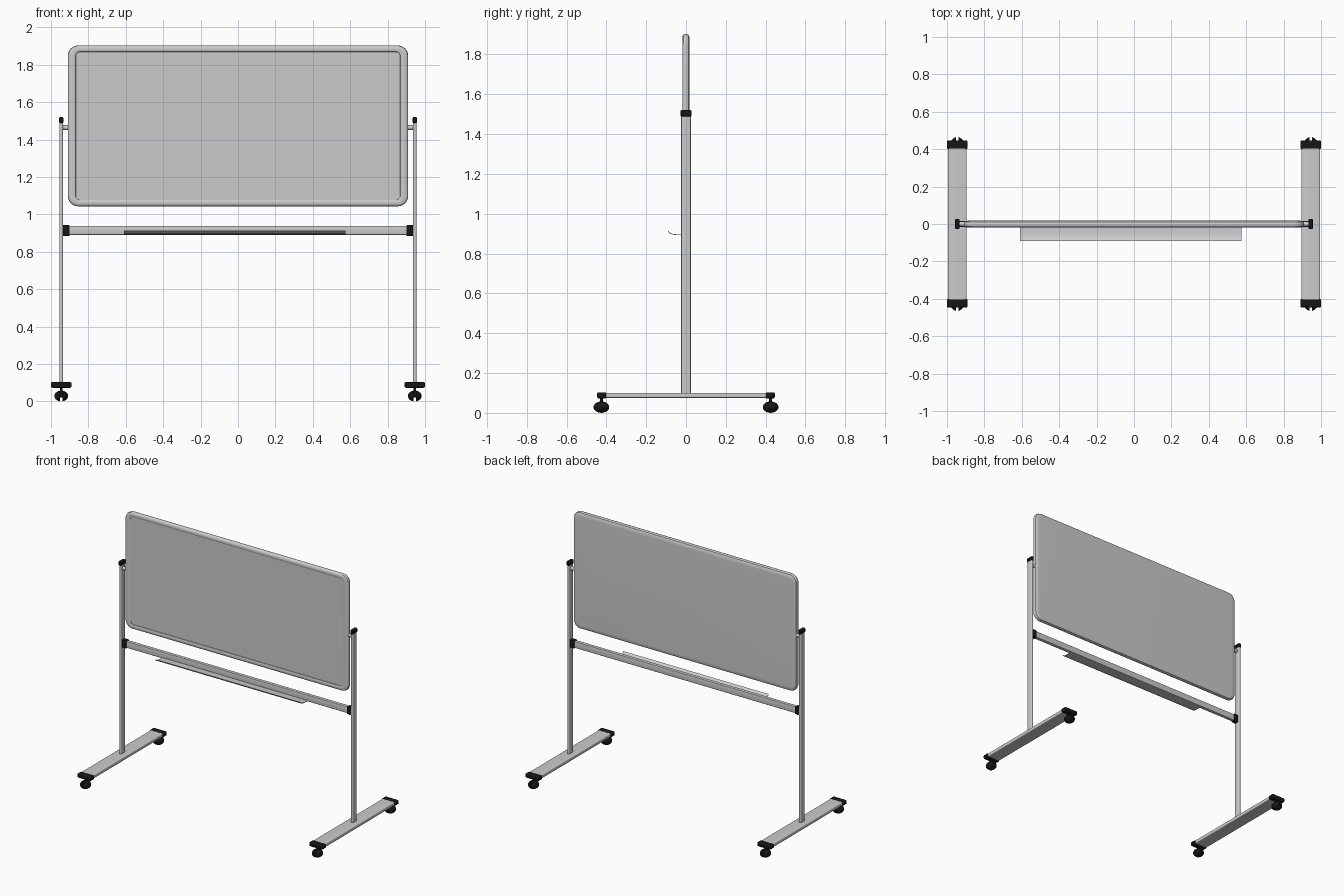
import bpy, bmesh, math
from mathutils import Matrix, Vector

if "Cube" in bpy.data.objects:
    bpy.data.objects.remove(bpy.data.objects["Cube"])

black = bpy.data.materials.new("black_plastic")
black.diffuse_color = (0.008, 0.008, 0.008, 1)
black.use_nodes = True
black.node_tree.nodes["Principled BSDF"].inputs["Base Color"].default_value = black.diffuse_color


def finish(bm, name, mat=None, angle=35):
    bmesh.ops.recalc_face_normals(bm, faces=bm.faces)
    me = bpy.data.meshes.new(name)
    bm.to_mesh(me)
    bm.free()
    ob = bpy.data.objects.new(name, me)
    bpy.context.collection.objects.link(ob)
    if mat:
        me.materials.append(mat)
    bpy.ops.object.select_all(action='DESELECT')
    ob.select_set(True)
    bpy.context.view_layer.objects.active = ob
    bpy.ops.object.shade_smooth_by_angle(angle=math.radians(angle))
    return ob


def box(name, lo, hi, bevel=0.003, mat=None, axis=None):
    """Bevelled box; with axis set, only the edges along it are rounded."""
    lo, hi = Vector(lo), Vector(hi)
    bm = bmesh.new()
    bmesh.ops.create_cube(bm, size=1)
    bmesh.ops.scale(bm, vec=hi - lo, verts=bm.verts)
    bmesh.ops.translate(bm, vec=(lo + hi) / 2, verts=bm.verts)
    edges = [e for e in bm.edges if axis is None or
             abs((e.verts[0].co - e.verts[1].co)[axis]) > 1e-5]
    bmesh.ops.bevel(bm, geom=edges, offset=bevel, segments=3, profile=0.5, affect='EDGES')
    return finish(bm, name, mat)


def cylinder(name, center, r, depth, axis, mat=None):
    bm = bmesh.new()
    bmesh.ops.create_cone(bm, cap_ends=True, segments=24, radius1=r, radius2=r, depth=depth)
    rot = Matrix.Rotation(math.pi / 2, 4, 'Y') if axis == 'X' else Matrix()
    bmesh.ops.transform(bm, matrix=Matrix.Translation(center) @ rot, verts=bm.verts)
    return finish(bm, name, mat)


def rounded_rect(hw, hh, r, n=8):
    pts = []
    for k, (sx, sz) in enumerate([(1, 1), (-1, 1), (-1, -1), (1, -1)]):
        for i in range(n + 1):
            a = math.pi / 2 * (k + i / n)
            pts.append((sx * (hw - r) + r * math.cos(a), sz * (hh - r) + r * math.sin(a)))
    return pts


# Board: rounded-rectangle rings lofted from the back face round to the recessed front
HW, HH, ZC = 0.91, 0.43, 1.473
rings = [(0.03, 0.03, 0.018, 0.035), (0.014, 0.014, 0.017, 0.045), (0.004, 0.004, 0.012, 0.053),
         (0, 0, 0.004, 0.056), (0, 0, -0.006, 0.056), (0.003, 0.003, -0.013, 0.053),
         (0.011, 0.011, -0.018, 0.047), (0.036, 0.026, -0.018, 0.03),
         (0.042, 0.033, -0.015, 0.024), (0.043, 0.034, -0.011, 0.023)]
bm = bmesh.new()
loops = [[bm.verts.new((x, y, ZC + z)) for x, z in rounded_rect(HW - ix, HH - iz, r)]
         for ix, iz, y, r in rings]
for a, b in zip(loops, loops[1:]):
    for i in range(len(a)):
        j = (i + 1) % len(a)
        bm.faces.new((a[i], a[j], b[j], b[i]))
bm.faces.new(loops[0])
bm.faces.new(loops[-1])
finish(bm, "board")

# Crossbar between the posts
box("crossbar", (-0.91, -0.013, 0.89), (0.91, 0.013, 0.938), 0.004, axis=0)

# Pen tray: thin curved profile extruded along x
top = [(-0.012, 0.897), (-0.05, 0.897), (-0.07, 0.900), (-0.083, 0.906), (-0.091, 0.914)]
low = [(y - 0.001, z - 0.004) for y, z in reversed(top)]
low[-1] = (-0.012, 0.893)
bm = bmesh.new()
face = bm.faces.new([bm.verts.new((-0.61, y, z)) for y, z in top + low])
ext = bmesh.ops.extrude_face_region(bm, geom=[face], use_keep_orig=True)
bmesh.ops.translate(bm, vec=(1.185, 0, 0),
                    verts=[v for v in ext["geom"] if isinstance(v, bmesh.types.BMVert)])
finish(bm, "pen_tray")


def caster(name, x, y):
    # two domed wheels with a slot between them
    for side, d in (("left", -1), ("right", 1)):
        bm = bmesh.new()
        bmesh.ops.create_uvsphere(bm, u_segments=24, v_segments=14, radius=1)
        cut = bmesh.ops.bisect_plane(bm, geom=bm.verts[:] + bm.edges[:] + bm.faces[:],
                                     plane_co=(d * 0.16, 0, 0), plane_no=(d, 0, 0),
                                     clear_inner=True, dist=1e-5)
        rim = [g for g in cut["geom_cut"] if isinstance(g, bmesh.types.BMEdge)]
        bmesh.ops.holes_fill(bm, edges=rim, sides=0)
        bmesh.ops.scale(bm, vec=(0.037, 0.04, 0.029), verts=bm.verts)
        bmesh.ops.translate(bm, vec=(x, y, 0.029), verts=bm.verts)
        finish(bm, f"{name}_{side}_wheel", black)
    # hub between the wheels and stem up to the foot
    box(name + "_hub", (x - 0.009, y - 0.014, 0.022), (x + 0.009, y + 0.014, 0.056), 0.003, black)
    cylinder(name + "_stem", (x, y, 0.064), 0.007, 0.03, 'Z', black)


for side, s in (("left", -1), ("right", 1)):
    x = s * 0.945

    def bx(name, x0, x1, y0, y1, z0, z1, bev, mat=None, axis=None):
        box(f"{side}_{name}", (min(x0, x1), min(y0, y1), z0),
            (max(x0, x1), max(y0, y1), z1), bev, mat, axis)

    # Upright, its cap, the board pivot and the crossbar bracket
    bx("post", x - 0.009, x + 0.009, -0.024, 0.024, 0.095, 1.495, 0.006, None, 2)
    bx("post_cap", x - 0.011, x + 0.011, -0.027, 0.027, 1.488, 1.52, 0.005, black)
    cylinder(side + "_pivot", (s * 0.922, 0, 1.464), 0.013, 0.04, 'X')
    bx("crossbar_bracket", s * 0.90, s * 0.938, -0.017, 0.017, 0.885, 0.942, 0.004, black)
    # Flat foot with black end caps and casters
    bx("foot", x - 0.05, x + 0.05, -0.41, 0.41, 0.076, 0.101, 0.005, None, 1)
    for end, e in (("front", -1), ("back", 1)):
        bx(end + "_foot_cap", x - 0.055, x + 0.055, e * 0.40, e * 0.446, 0.073, 0.103, 0.007, black)
        caster(f"{side}_{end}_caster", x, e * 0.425)
